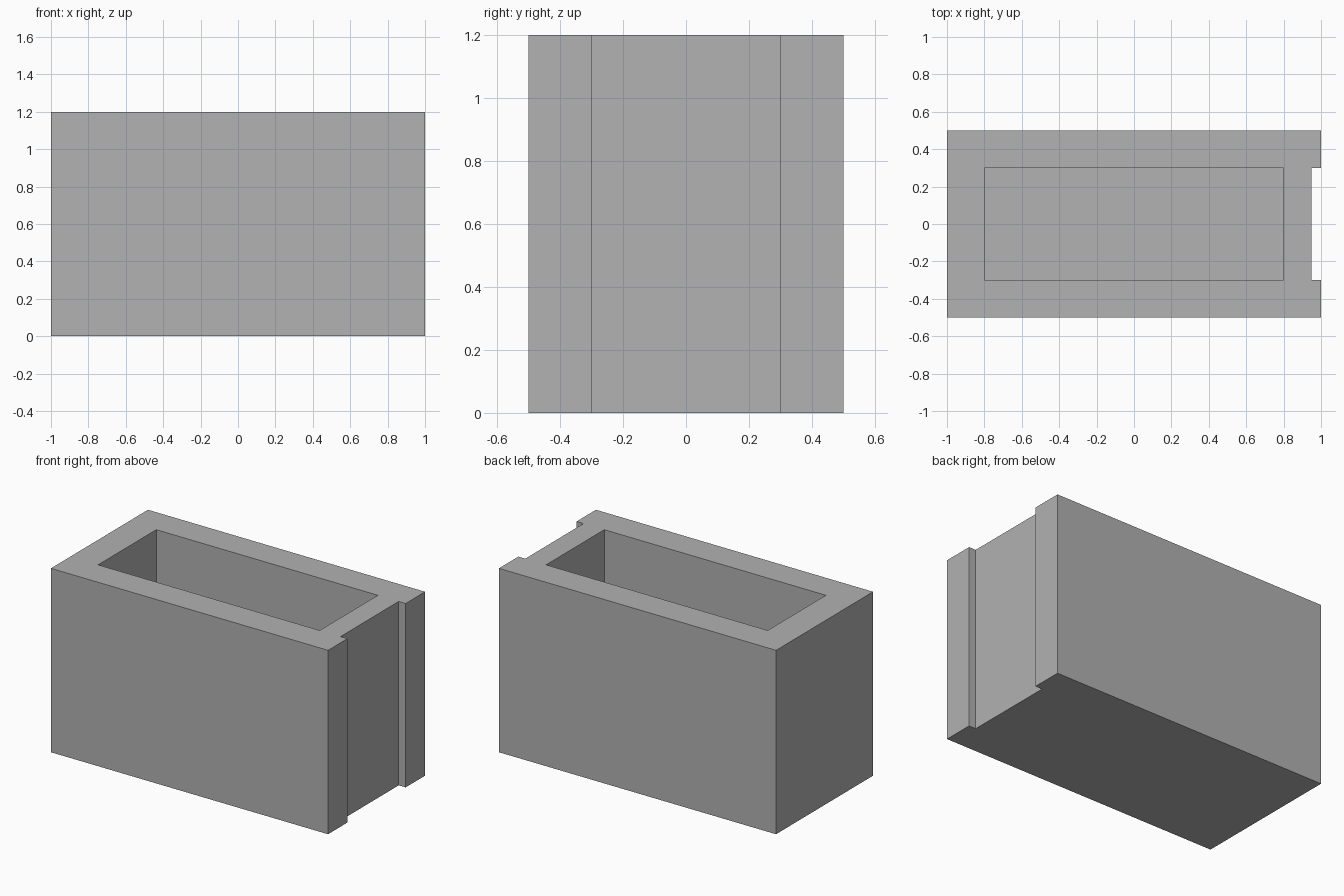
import bpy
import bmesh

cube = bpy.data.objects.get("Cube")
if cube:
    bpy.data.objects.remove(cube, do_unlink=True)

LENGTH, DEPTH, HEIGHT = 2.0, 1.0, 1.2
WALL = 0.2       # wall and floor thickness
GROOVE = 0.05    # depth of the end channel

# Plain grey
grey = bpy.data.materials.new("plain grey")
grey.use_nodes = True
colour = (0.445, 0.445, 0.445, 1)
grey.diffuse_color = colour
grey.node_tree.nodes["Principled BSDF"].inputs["Base Color"].default_value = colour


def prism(name, outline, bottom, top):
    """Extrude a flat outline upward into a solid."""
    bm = bmesh.new()
    base = bm.faces.new([bm.verts.new((x, y, bottom)) for x, y in outline])
    walls = bmesh.ops.extrude_face_region(bm, geom=[base], use_keep_orig=True)
    raised = [v for v in walls["geom"] if isinstance(v, bmesh.types.BMVert)]
    bmesh.ops.translate(bm, verts=raised, vec=(0, 0, top - bottom))
    bmesh.ops.recalc_face_normals(bm, faces=bm.faces)
    mesh = bpy.data.meshes.new(name)
    bm.to_mesh(mesh)
    bm.free()
    mesh.materials.append(grey)
    obj = bpy.data.objects.new(name, mesh)
    bpy.context.collection.objects.link(obj)
    return obj


# Box body, with a full-height channel down its left end
x, y = LENGTH / 2, DEPTH / 2
ix, iy = x - WALL, y - WALL
body = prism("box_body", [
    (-x, -y), (x, -y), (x, -iy), (x - GROOVE, -iy),
    (x - GROOVE, iy), (x, iy), (x, y), (-x, y)], 0, HEIGHT)

# Open-topped cavity
cutter = prism("cavity_cutter", [(-ix, -iy), (ix, -iy), (ix, iy), (-ix, iy)],
               WALL, HEIGHT + WALL)
cutter.hide_render = True
cut = body.modifiers.new("cavity", 'BOOLEAN')
cut.operation = 'DIFFERENCE'
cut.solver = 'EXACT'
cut.object = cutter

# Apply the cut and discard the helper
bpy.context.view_layer.objects.active = body
bpy.ops.object.modifier_apply(modifier=cut.name)
bpy.data.objects.remove(cutter, do_unlink=True)
